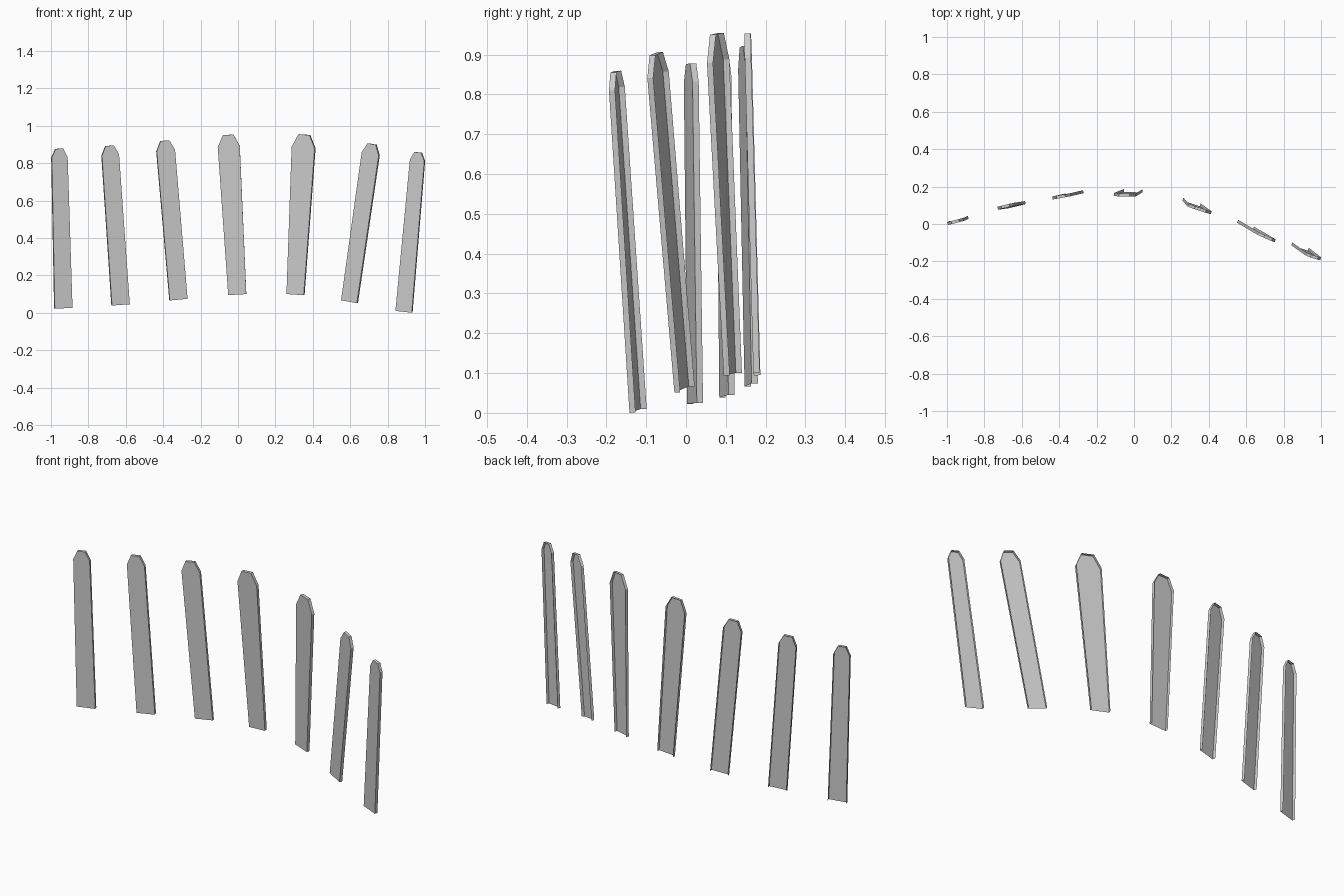
import bpy, bmesh
from math import sin, cos, radians
from mathutils import Vector

if "Cube" in bpy.data.objects:
    bpy.data.objects.remove(bpy.data.objects["Cube"])

DEPTH = 0.016   # depth of the side walls


def make_picket(name, base, tip, yaw, base_w, top_w):
    """Hollow picket: flat front, shallow walls on sides and top, open back and bottom."""
    base, tip = Vector(base), Vector(tip)
    up = (tip - base).normalized()
    across = Vector((cos(radians(yaw)), sin(radians(yaw)), 0))
    across = (across - up * across.dot(up)).normalized()
    back = up.cross(across).normalized()
    shoulder = tip - up * top_w * 0.53

    # Front outline, from lower left over the clipped top to lower right
    outline = [base - across * base_w / 2,
               shoulder - across * top_w / 2,
               tip - across * top_w * 0.24,
               tip + across * top_w * 0.24,
               shoulder + across * top_w / 2,
               base + across * base_w / 2]
    if back.y < 0:
        back.negate()

    bm = bmesh.new()
    front = [bm.verts.new(p) for p in outline]
    rear = [bm.verts.new(p + back * DEPTH) for p in outline]
    bm.faces.new(front[::-1])
    for i in range(5):
        bm.faces.new((front[i], front[i + 1], rear[i + 1], rear[i]))
    bmesh.ops.recalc_face_normals(bm, faces=bm.faces)
    bm.faces.ensure_lookup_table()
    if bm.faces[0].normal.y > 0:
        bmesh.ops.reverse_faces(bm, faces=bm.faces)
    mesh = bpy.data.meshes.new(name)
    bm.to_mesh(mesh)
    bm.free()
    bpy.context.collection.objects.link(bpy.data.objects.new(name, mesh))


# Base centre, tip centre, yaw, base width, shoulder width
pickets = [
    ((-0.932, 0.015, 0.024), (-0.954, 0.005, 0.877), 14.5, 0.098, 0.087),
    ((-0.626, 0.095, 0.042), (-0.685, 0.087, 0.893), 13.5, 0.098, 0.094),
    ((-0.317, 0.156, 0.070), (-0.390, 0.139, 0.920), 10.5, 0.097, 0.100),
    ((-0.004, 0.170, 0.097), (-0.053, 0.147, 0.951), -1.0, 0.097, 0.118),
    ((0.305, 0.110, 0.097), (0.352, 0.070, 0.952), -18.5, 0.097, 0.130),
    ((0.593, -0.011, 0.059), (0.714, -0.082, 0.902), -23.5, 0.093, 0.100),
    ((0.885, -0.128, 0.005), (0.961, -0.184, 0.857), -18.0, 0.092, 0.081),
]
for i, p in enumerate(pickets, 1):
    make_picket(f"fence_picket_{i}", *p)
